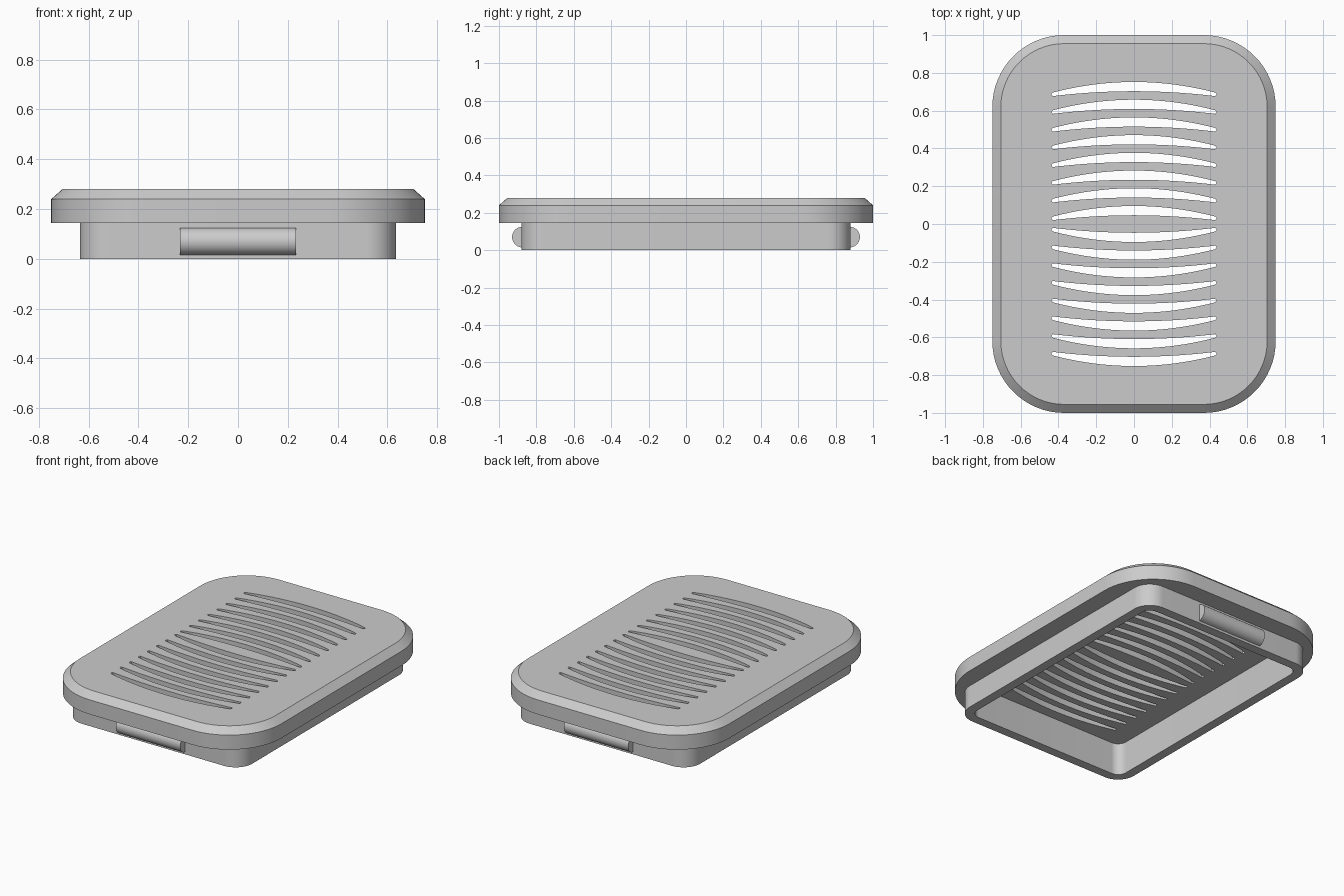
import bpy, bmesh, math

if "Cube" in bpy.data.objects:
    bpy.data.objects.remove(bpy.data.objects["Cube"])

grey = bpy.data.materials.new("light grey")
grey.diffuse_color = (0.6, 0.6, 0.6, 1)
grey.use_nodes = True
grey.node_tree.nodes["Principled BSDF"].inputs["Base Color"].default_value = grey.diffuse_color


def finish(name, bm, material=True):
    bmesh.ops.recalc_face_normals(bm, faces=bm.faces)
    mesh = bpy.data.meshes.new(name)
    bm.to_mesh(mesh)
    bm.free()
    ob = bpy.data.objects.new(name, mesh)
    bpy.context.collection.objects.link(ob)
    if material:
        mesh.materials.append(grey)
    return ob


def activate(ob):
    bpy.ops.object.select_all(action='DESELECT')
    ob.select_set(True)
    bpy.context.view_layer.objects.active = ob


def rounded_rect(hx, hy, r, n=16):
    pts = []
    for k, (sx, sy) in enumerate(((1, 1), (-1, 1), (-1, -1), (1, -1))):
        for i in range(n + 1):
            a = math.pi / 2 * (k + i / n)
            pts.append((sx * (hx - r) + r * math.cos(a), sy * (hy - r) + r * math.sin(a)))
    return pts


def loft(bm, rings):
    """Closed skin through (outline, height) rings, capped at both ends."""
    loops = [[bm.verts.new((x, y, z)) for x, y in pts] for pts, z in rings]
    for a, b in zip(loops, loops[1:]):
        for i in range(len(a)):
            j = (i + 1) % len(a)
            bm.faces.new((a[i], a[j], b[j], b[i]))
    bm.faces.new(loops[0])
    bm.faces.new(loops[-1])


# Lid: hollow skirt, overhanging plate and chamfered top in one skin
bm = bmesh.new()
inner = rounded_rect(0.575, 0.82, 0.06)
skirt = rounded_rect(0.635, 0.88, 0.12)
plate = rounded_rect(0.75, 1.0, 0.38)
top = rounded_rect(0.705, 0.955, 0.335)
loft(bm, [(inner, 0.21), (inner, 0), (skirt, 0), (skirt, 0.145),
          (plate, 0.145), (plate, 0.24), (top, 0.28)])
lid = finish("vent_lid", bm)

# Slot cutters: crescents bowing away from the middle, mirrored in y
bm = bmesh.new()
N = 20
for side in (1, -1):
    for k in range(8):
        y0 = 0.687 - 0.0938 * k
        xs = [-0.43 + 0.86 * i / N for i in range(N + 1)]
        bow = [1 - (x / 0.43) ** 2 for x in xs]
        upper = [(x, y0 + 0.009 + 0.056 * b) for x, b in zip(xs, bow)]
        lower = [(x, y0 - 0.010 + 0.026 * b) for x, b in zip(xs, bow)]
        outline = upper + [(0.438, y0)] + lower[::-1] + [(-0.438, y0)]
        outline = [(x, side * y) for x, y in outline]
        loft(bm, [(outline, 0.17), (outline, 0.32)])
cutter = finish("slot_cutter", bm, False)
cutter.hide_render = True

# Cut the slots
mod = lid.modifiers.new("slots", 'BOOLEAN')
mod.operation = 'DIFFERENCE'
mod.solver = 'EXACT'
mod.object = cutter
activate(lid)
bpy.ops.object.modifier_apply(modifier=mod.name)
bpy.data.objects.remove(cutter)
bpy.ops.object.shade_smooth_by_angle(angle=math.radians(30))

# Half-round snap latches on the front and back of the skirt
for name, s in (("front_latch", -1), ("back_latch", 1)):
    bm = bmesh.new()
    prof = [(s * (0.875 + 0.055 * math.cos(a)), 0.07 + 0.055 * math.sin(a))
            for a in (math.pi * (i / 20 - 0.5) for i in range(21))]
    ends = [[bm.verts.new((x, y, z)) for y, z in prof] for x in (-0.233, 0.233)]
    bm.faces.new(ends[0])
    bm.faces.new(ends[1])
    for i in range(len(prof)):
        j = (i + 1) % len(prof)
        bm.faces.new((ends[0][i], ends[0][j], ends[1][j], ends[1][i]))
    latch = finish(name, bm)
    activate(latch)
    bpy.ops.object.shade_smooth_by_angle(angle=math.radians(30))
